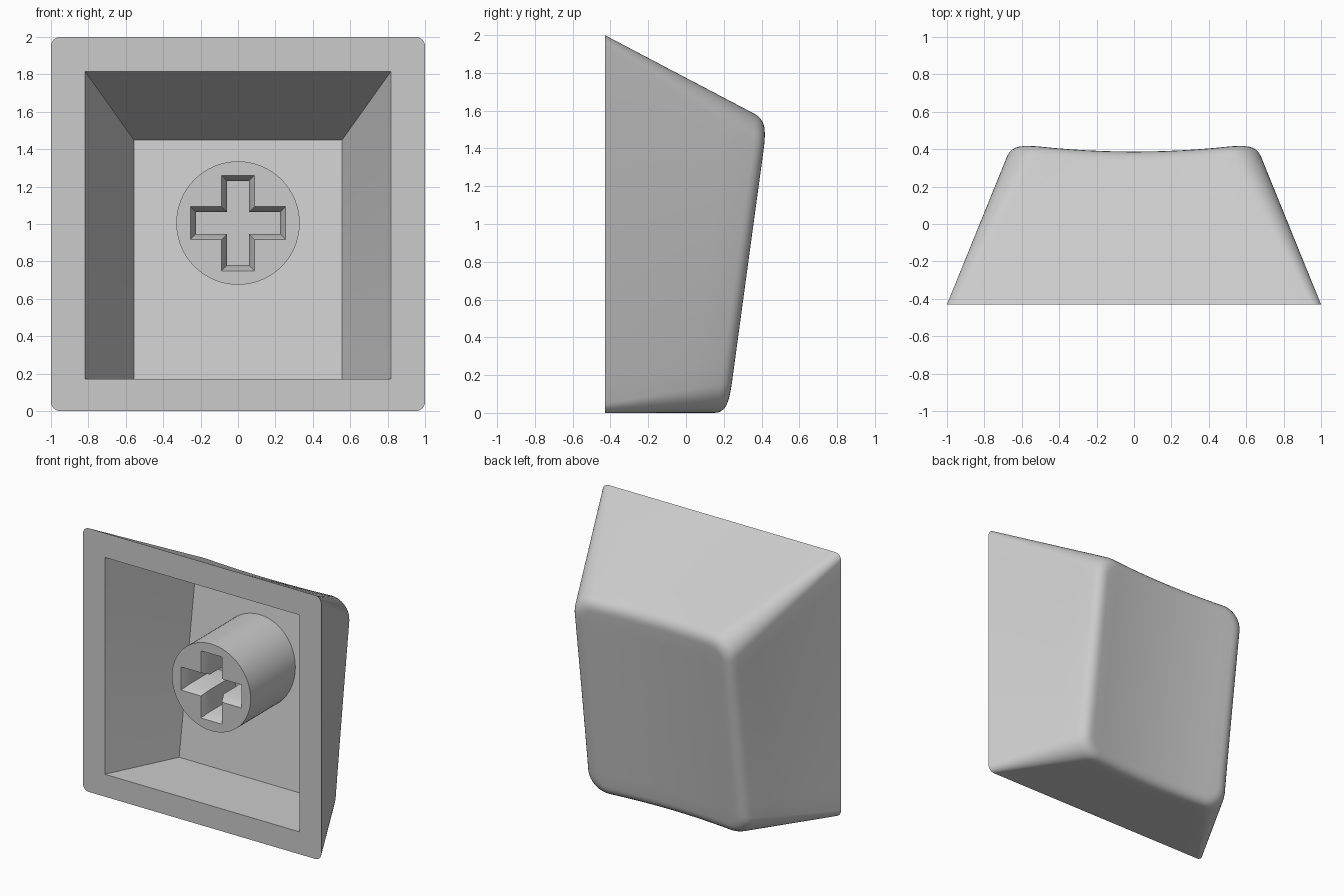
import bpy, bmesh, math
from mathutils import Vector

cube = bpy.data.objects.get("Cube")
if cube:
    bpy.data.objects.remove(cube)

grey = bpy.data.materials.new("light_grey")
grey.use_nodes = True
colour = (0.6, 0.6, 0.6, 1)
grey.diffuse_color = colour
grey.node_tree.nodes["Principled BSDF"].inputs["Base Color"].default_value = colour

FRONT = -0.43      # plane of the open rim
TOP_HALF = 0.655   # half width of the dished face
FILLET = 0.075


def dish(x, z):
    """Tilted face, hollowed as a shallow cylinder."""
    return 0.23 + 0.136 * z - 0.045 * (1 - min(1, (x / TOP_HALF) ** 2))


def outline(half, low, high, radius, y, corner=8, side=12):
    """Rounded rectangle; y is a function of x and z. Point count is fixed."""
    corners = [(half, high, 0), (-half, high, 1), (-half, low, 2), (half, low, 3)]
    arcs = []
    for cx, cz, quarter in corners:
        ox = cx - math.copysign(radius, cx)
        oz = cz - radius if cz == high else cz + radius
        arcs.append([(ox + radius * math.cos(a), oz + radius * math.sin(a))
                     for a in ((quarter + i / corner) * math.pi / 2
                               for i in range(corner + 1))])
    flat = []
    for arc, following in zip(arcs, arcs[1:] + arcs[:1]):
        flat += arc
        (ax, az), (bx, bz) = arc[-1], following[0]
        flat += [(ax + (bx - ax) * i / side, az + (bz - az) * i / side)
                 for i in range(1, side)]
    return [Vector((x, y(x, z), z)) for x, z in flat]


def add_ring(bm, points):
    return [bm.verts.new(p) for p in points]


def bridge(bm, a, b):
    for i in range(len(a)):
        j = (i + 1) % len(a)
        bm.faces.new((a[i], a[j], b[j], b[i]))


def finish(bm, name):
    bmesh.ops.remove_doubles(bm, verts=bm.verts[:], dist=0.0002)
    bmesh.ops.recalc_face_normals(bm, faces=bm.faces[:])
    mesh = bpy.data.meshes.new(name)
    bm.to_mesh(mesh)
    bm.free()
    mesh.materials.append(grey)
    obj = bpy.data.objects.new(name, mesh)
    bpy.context.collection.objects.link(obj)
    bpy.ops.object.select_all(action="DESELECT")
    obj.select_set(True)
    bpy.context.view_layer.objects.active = obj
    bpy.ops.object.shade_smooth_by_angle(angle=math.radians(32))
    return obj


def rim(x, z):
    return FRONT


def cavity_floor(x, z):
    return 0.065 + 0.148 * z


# Cap shell: cavity, rim, tapered walls, rounded edge and dished face
bm = bmesh.new()
base = outline(1, 0, 2, 0.05, rim)
sharp = outline(TOP_HALF, 0, 1.552, 0.16, dish)
inset = outline(TOP_HALF - FILLET, FILLET, 1.552 - FILLET, 0.16 - FILLET, dish)
shoulder = [t + (b - t).normalized() * FILLET for t, b in zip(sharp, base)]
rings = [outline(0.557, 0.17, 1.45, 0, cavity_floor),
         outline(0.817, 0.17, 1.815, 0, rim)]
for step in range(6):
    rings.append([b.lerp(s, step / 5) for b, s in zip(base, shoulder)])
for step in range(1, 7):
    t = step / 6
    rings.append([s.lerp(c, t).lerp(c.lerp(i, t), t)
                  for s, c, i in zip(shoulder, sharp, inset)])
middle = 1.552 / 2
for k in (0.85, 0.7, 0.55, 0.4, 0.25, 0.1):
    rings.append([Vector((p.x * k, dish(p.x * k, middle + (p.z - middle) * k),
                          middle + (p.z - middle) * k)) for p in inset])
made = [add_ring(bm, r) for r in rings]
for a, b in zip(made, made[1:]):
    bridge(bm, a, b)
centre = bm.verts.new((0, dish(0, middle), middle))
for i, v in enumerate(made[-1]):
    bm.faces.new((v, made[-1][(i + 1) % len(made[-1])], centre))
bm.faces.new(made[0])
finish(bm, "cap_shell")


# Stem: round post with a chamfered cross socket
def cross(long, short, y):
    quarter = [(long, -short), (long, short), (short, short)]
    points = []
    for turn in range(4):
        for x, z in quarter:
            for _ in range(turn):
                x, z = -z, x
            points.append((x, y, STEM_Z + z))
    return points


STEM_Z = 1.005
STEM_FRONT = -0.32
bm = bmesh.new()
circle = [(0.33 * math.cos(a), 0.33 * math.sin(a) + STEM_Z)
          for a in (i * math.tau / 64 for i in range(64))]
front = add_ring(bm, [(x, STEM_FRONT, z) for x, z in circle])
back = add_ring(bm, [(x, 0.265, z) for x, z in circle])
bridge(bm, front, back)
bm.faces.new(back)
mouth = add_ring(bm, cross(0.255, 0.088, STEM_FRONT))
throat = add_ring(bm, cross(0.225, 0.058, STEM_FRONT + 0.065))
socket = add_ring(bm, cross(0.225, 0.058, 0.05))
bridge(bm, mouth, throat)
bridge(bm, throat, socket)
bm.faces.new(socket)
edges = [bm.edges.get((r[i - 1], r[i])) for r in (front, mouth) for i in range(len(r))]
bmesh.ops.triangle_fill(bm, edges=edges, use_beauty=True)
finish(bm, "stem")
